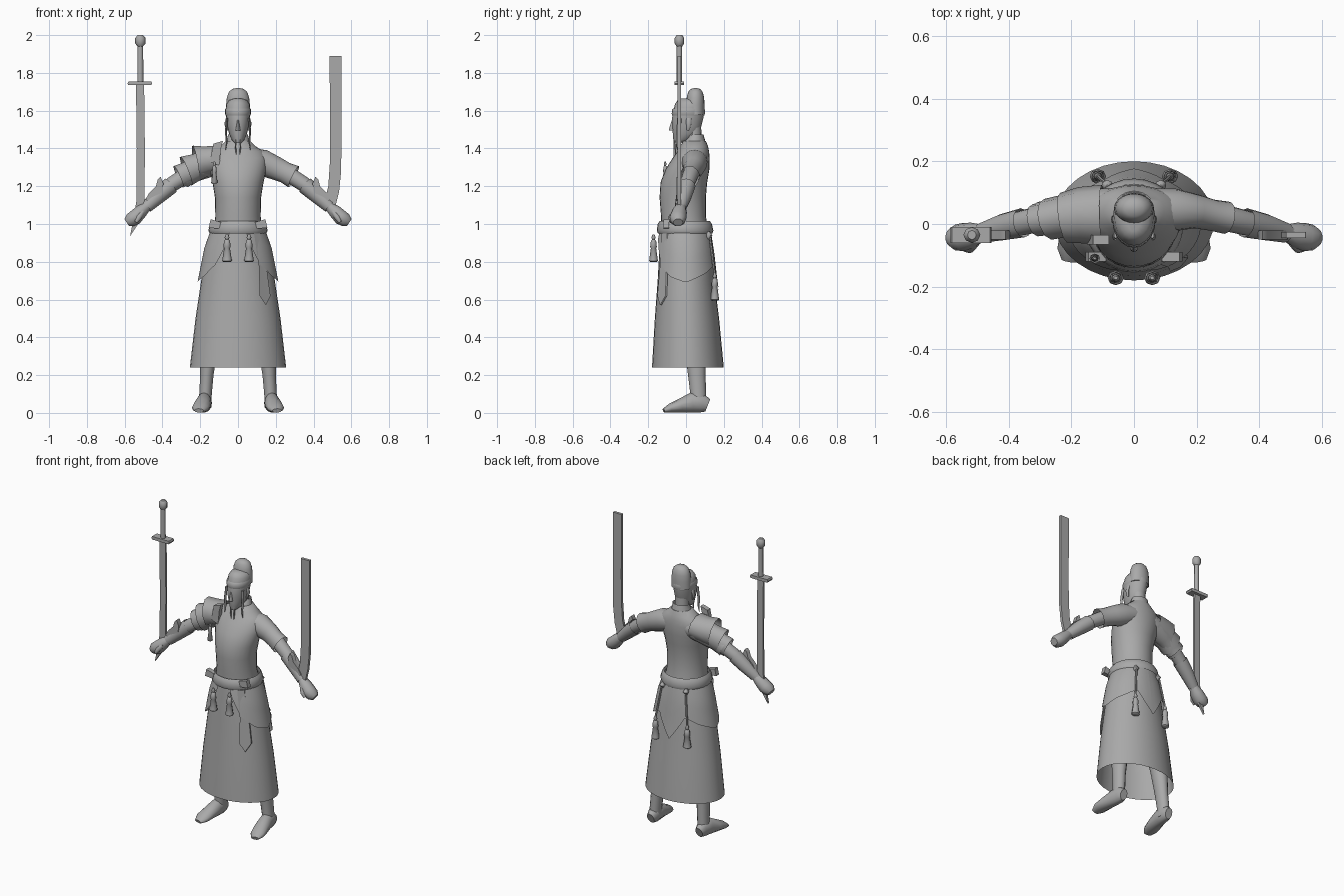
import bpy, bmesh, math
from mathutils import Vector

MAT = bpy.data.materials.new("plain grey")
MAT.diffuse_color = (0.4, 0.4, 0.4, 1)


def finish(name, bm, angle=50):
    bmesh.ops.recalc_face_normals(bm, faces=bm.faces)
    me = bpy.data.meshes.new(name)
    bm.to_mesh(me)
    bm.free()
    me.materials.append(MAT)
    ob = bpy.data.objects.new(name, me)
    bpy.context.collection.objects.link(ob)
    bpy.ops.object.select_all(action='DESELECT')
    ob.select_set(True)
    bpy.context.view_layer.objects.active = ob
    bpy.ops.object.shade_smooth_by_angle(angle=math.radians(angle))
    return ob


def skin(name, rings, caps=True, angle=50):
    """Bridge equal closed rings of points."""
    bm = bmesh.new()
    vs = [[bm.verts.new(p) for p in r] for r in rings]
    n = len(vs[0])
    for a, b in zip(vs, vs[1:]):
        for i in range(n):
            j = (i + 1) % n
            bm.faces.new((a[i], a[j], b[j], b[i]))
    if caps:
        bm.faces.new(vs[0])
        bm.faces.new(vs[-1])
    return finish(name, bm, angle)


def stack(name, rows, n=24, cx=0, caps=True):
    """Level rings from rows of (z, half width, front y, back y)."""
    rings = []
    for z, w, f, b in rows:
        t = [2 * math.pi * i / n for i in range(n)]
        rings.append([(cx + w * math.sin(a), (f + b) / 2 - (b - f) / 2 * math.cos(a), z) for a in t])
    return skin(name, rings, caps)


def tube(name, rows, n=12, caps=True):
    """Rings along a path of (x, y, z, depth radius, other radius)."""
    pts = [Vector(r[:3]) for r in rows]
    rings = []
    for i, r in enumerate(rows):
        t = (pts[min(i + 1, len(pts) - 1)] - pts[max(i - 1, 0)]).normalized()
        ref = Vector((0, 1, 0)) if abs(t.y) < 0.8 else Vector((1, 0, 0))
        u = (ref - t * ref.dot(t)).normalized()
        v = t.cross(u)
        ang = [2 * math.pi * k / n for k in range(n)]
        rings.append([pts[i] + u * r[3] * math.cos(a) + v * r[4] * math.sin(a) for a in ang])
    return skin(name, rings, caps)


def plate(name, pts, y, thick):
    """Front-facing outline of (x, z) points with a thickness."""
    return skin(name, [[(x, y + d, z) for x, z in pts] for d in (-thick / 2, thick / 2)], True, 30)


def mirror(rows, s):
    return [(s * r[0],) + tuple(r[1:]) for r in rows]


def lerp(table, t):
    for a, b in zip(table, table[1:]):
        if a[0] <= t <= b[0]:
            k = (t - a[0]) / (b[0] - a[0])
            return [p + (q - p) * k for p, q in zip(a[1:], b[1:])]
    return list(table[-1][1:])


# Long open skirt
SKIRT = [(0.24, .255, -.18, .2), (0.5, .225, -.165, .175), (0.7, .195, -.15, .15),
         (0.88, .165, -.14, .135), (1.0, .125, -.13, .115)]
stack("skirt", SKIRT, 32, caps=False)

# Overskirt following the skirt, with a shaped hem and a front gap
HEM = [(17, .92), (35, .79), (60, .72), (90, .69), (130, .74), (152, .78), (180, .63)]
for s, side in ((-1, "left"), (1, "right")):
    bm = bmesh.new()
    grid = []
    for k in range(25):
        deg = 17 + 163 * k / 24
        low, a = lerp(HEM, deg)[0], math.radians(deg)
        col = []
        for j in range(6):
            z = 0.99 + (low - 0.99) * j / 5
            w, f, b = lerp(SKIRT, z)
            o = 0.008 + 0.01 * j / 5
            col.append(bm.verts.new((s * (w + o) * math.sin(a),
                                     (f + b) / 2 - ((b - f) / 2 + o) * math.cos(a), z)))
        grid.append(col)
    for c, d in zip(grid, grid[1:]):
        for j in range(5):
            bm.faces.new((c[j], d[j], d[j + 1], c[j + 1]))
    finish(side + "_overskirt", bm)

# Torso, collar and neck
stack("torso", [(.96, .13, -.13, .12), (1.04, .12, -.132, .105), (1.14, .122, -.14, .105),
                (1.22, .135, -.135, .112), (1.29, .15, -.108, .124), (1.35, .155, -.07, .125),
                (1.385, .135, -.045, .122), (1.41, .095, -.03, .117), (1.44, .065, -.015, .105)], 28)
stack("collar", [(1.38, .085, -.04, .115), (1.43, .062, -.018, .105), (1.475, .052, .02, .092)],
      20, caps=False)
stack("neck", [(1.38, .045, -.005, .085), (1.52, .042, .0, .08)], 16)

# Belt and knots
stack("belt", [(.95, .15, -.148, .14), (.965, .157, -.155, .145), (1.0, .147, -.15, .137),
               (1.015, .136, -.14, .127)], 28, caps=False)
for s in (-1, 1):
    plate("belt_flap", [(s * .10, .975), (s * .155, .98), (s * .145, 1.025), (s * .09, 1.01)], -.105, .03)

# Head, face and cap
stack("head", [(1.43, .018, -.062, -.025), (1.445, .033, -.067, .03), (1.48, .048, -.07, .07),
               (1.52, .058, -.074, .082), (1.56, .062, -.074, .092), (1.6, .066, -.067, .097),
               (1.635, .062, -.058, .096), (1.655, .048, -.045, .09), (1.665, .02, -.025, .06)], 20)
stack("cap_crown", [(1.58, .064, 0, .098), (1.63, .063, .0, .098), (1.67, .059, .004, .096),
                    (1.70, .048, .012, .088), (1.715, .03, .025, .075), (1.72, .008, .045, .057)], 20)
stack("cap_band", [(1.575, .066, -.073, .097), (1.585, .069, -.076, .1), (1.605, .069, -.073, .1),
                   (1.612, .066, -.067, .097)], 20, caps=False)
stack("nose", [(1.495, .013, -.09, -.06), (1.51, .01, -.088, -.06), (1.55, .005, -.075, -.06)], 8)
for s in (-1, 1):
    tube("hair_lock", mirror([(.058, -.035, 1.56, .012, .006), (.064, -.04, 1.49, .011, .006),
                              (.06, -.045, 1.43, .008, .005), (.066, -.045, 1.39, .001, .001)], s), 6)
    tube("ear", mirror([(.058, .015, 1.56, .014, .006), (.066, .015, 1.53, .014, .007),
                        (.056, .01, 1.495, .006, .005)], s), 8)
    tube("beard_strand", mirror([(.012, -.058, 1.45, .006, .005), (.013, -.056, 1.41, .005, .004),
                                 (.009, -.055, 1.36, .001, .001)], s), 6)

# Arms, sleeves, bracers, fists, legs and feet
for s, side in ((-1, "left"), (1, "right")):
    tube(side + "_sleeve", mirror([(.06, .045, 1.34, .07, .06), (.13, .045, 1.325, .068, .07),
                                   (.20, .04, 1.295, .054, .062), (.25, .028, 1.272, .05, .056),
                                   (.295, .02, 1.25, .052, .062)], s), 16, caps=False)
    tube(side + "_arm", mirror([(.2, .04, 1.295, .045, .045), (.28, .022, 1.255, .042, .042),
                                (.35, .005, 1.21, .04, .04), (.42, -.01, 1.15, .035, .036),
                                (.50, -.03, 1.08, .025, .027)], s), 12)
    tube(side + "_bracer", mirror([(.355, .004, 1.205, .047, .046), (.42, -.01, 1.15, .042, .042),
                                   (.485, -.028, 1.09, .032, .033)], s), 12, caps=False)
    plate(side + "_bracer_wing", mirror([(.40, 1.16), (.395, 1.215), (.41, 1.25), (.425, 1.235),
                                         (.435, 1.20), (.47, 1.165), (.49, 1.13), (.455, 1.11)], s), -.035, .03)
    tube(side + "_fist", mirror([(.487, -.028, 1.09, .028, .027), (.515, -.035, 1.065, .04, .037),
                                 (.545, -.042, 1.035, .045, .042), (.57, -.043, 1.02, .041, .038),
                                 (.588, -.042, 1.008, .026, .024)], s), 10)
    tube(side + "_thumb", mirror([(.505, -.06, 1.065, .013, .014), (.525, -.08, 1.035, .014, .015),
                                  (.54, -.08, 1.01, .009, .009)], s), 8)
    tube(side + "_leg", mirror([(.09, .01, .9, .075, .07), (.13, .03, .55, .065, .06),
                                (.155, .05, .33, .055, .046), (.165, .057, .2, .046, .036),
                                (.172, .065, .1, .042, .034), (.174, .065, .03, .042, .034)], s), 14)
    tube(side + "_foot", mirror([(.175, .115, .04, .025, .035), (.175, .085, .052, .037, .05),
                                 (.18, .03, .054, .04, .053), (.19, -.03, .038, .046, .037),
                                 (.20, -.085, .024, .045, .024), (.206, -.118, .012, .025, .011)], s), 12)

# Layered shoulder guard on one side
LAYERS = [[(-.1, .03, 1.345, .095, .075), (-.17, .028, 1.335, .09, .08), (-.225, .02, 1.325, .08, .095)],
          [(-.17, .03, 1.32, .07, .07), (-.225, .025, 1.30, .068, .075), (-.275, .015, 1.28, .066, .085)],
          [(-.22, .027, 1.29, .055, .06), (-.27, .02, 1.27, .055, .062), (-.315, .012, 1.25, .052, .065)]]
for rows in LAYERS:
    tube("shoulder_guard", rows, 10, caps=False)
plate("shoulder_flap", [(-.15, 1.33), (-.1, 1.31), (-.09, 1.40), (-.08, 1.44), (-.13, 1.425)], -.05, .03)


def tassel(name, x, y, top, r=.026, h=.145):
    stack(name, [(top - k * h, r * w, y - r * w * .9, y + r * w * .9) for k, w in
                 ((0, .25), (.12, .5), (.18, .3), (.24, .6), (.45, .75), (.5, .6), (.97, 1), (1, .8))], 8, x)


# Hanging tassels with cords
for s in (-1, 1):
    tassel("front_tassel", s * .058, -.172, .945)
    tassel("back_tassel", s * .115, .152, .74)
    tube("back_cord", [(s * .085, .125, .95, .006, .006), (s * .115, .152, .73, .006, .006)], 6)
    stack("back_knot", [(.92, .006, .11, .125), (.94, .018, .105, .14), (.96, .006, .11, .125)], 8, s * .085)
tassel("shoulder_tassel", -.125, -.11, 1.33, .017, .115)

# Long sash end in front
skin("sash", [[(x, lerp(SKIRT, z)[1] * math.sqrt(1 - (x / lerp(SKIRT, z)[0]) ** 2) - d, z)
               for x, z in ((.085, .95), (.115, .95), (.15, .78), (.172, .62), (.148, .57), (.115, .62), (.11, .78))]
              for d in (.022, .014)], True, 30)

# Sword held point down
plate("sword_blade", [(-.54, 1.74), (-.497, 1.74), (-.493, 1.4), (-.495, 1.1), (-.515, 1.02),
                      (-.572, .935), (-.555, 1.02), (-.538, 1.12), (-.536, 1.4)], -.035, .014)
plate("sword_guard", [(-.58, 1.735), (-.46, 1.735), (-.455, 1.745), (-.46, 1.755), (-.58, 1.755),
                      (-.585, 1.745)], -.035, .05)
stack("sword_grip", [(1.74, .016, -.05, -.02), (1.95, .015, -.05, -.02)], 8, -.517)
stack("sword_pommel", [(1.94, .014, -.05, -.02), (1.955, .027, -.06, -.01), (1.985, .027, -.06, -.01),
                       (2.0, .014, -.05, -.02)], 8, -.517)

# Curved scabbard on the other side
plate("scabbard", [(.485, 1.89), (.547, 1.89), (.548, 1.5), (.546, 1.28), (.535, 1.17), (.515, 1.09),
                   (.46, 1.125), (.478, 1.2), (.486, 1.32), (.487, 1.5)], -.035, .018)
